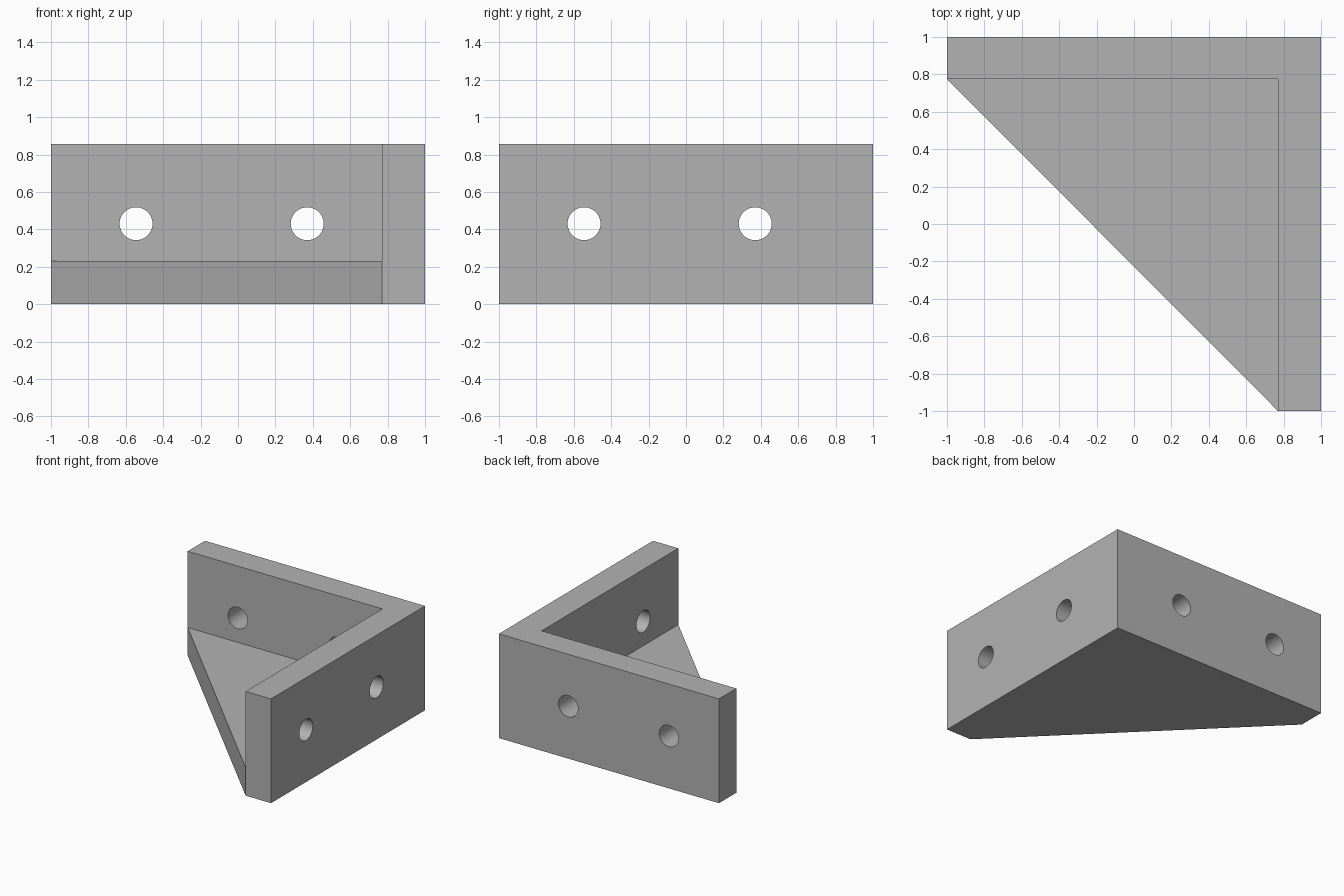
import bpy
import bmesh
import math
from mathutils import Matrix

if "Cube" in bpy.data.objects:
    bpy.data.objects.remove(bpy.data.objects["Cube"], do_unlink=True)

HEIGHT, FLOOR = 0.857, 0.23
INNER_X, INNER_Y = 0.77, 0.775
HOLE_RADIUS, HOLE_Z = 0.088, 0.43

grey = bpy.data.materials.new("plain grey")
grey.use_nodes = True
colour = (0.45, 0.45, 0.45, 1)
grey.diffuse_color = colour
grey.node_tree.nodes["Principled BSDF"].inputs["Base Color"].default_value = colour


def make_object(name, bm):
    bmesh.ops.recalc_face_normals(bm, faces=bm.faces)
    mesh = bpy.data.meshes.new(name)
    bm.to_mesh(mesh)
    bm.free()
    mesh.materials.append(grey)
    obj = bpy.data.objects.new(name, mesh)
    bpy.context.collection.objects.link(obj)
    return obj


# Bracket: two walls meeting at a corner, closed below by a triangular floor
plan = {"left": (-1, INNER_Y), "front": (INNER_X, -1), "inner": (INNER_X, INNER_Y),
        "end": (1, -1), "corner": (1, 1), "back": (-1, 1)}
bm = bmesh.new()
verts = {(key, z): bm.verts.new((*xy, z))
         for key, xy in plan.items() for z in (0, FLOOR, HEIGHT)
         if z == FLOOR and key in ("left", "front", "inner")
         or z == HEIGHT or (z == 0 and key != "inner")}


def face(*corners):
    bm.faces.new([verts[c] for c in corners])


def level(z, *keys):
    face(*[(k, z) for k in keys])


def side(a, b, low, high):
    face((a, low), (b, low), (b, high), (a, high))


level(0, "left", "front", "end", "corner", "back")
level(FLOOR, "left", "front", "inner")
level(HEIGHT, "left", "inner", "front", "end", "corner", "back")
side("left", "front", 0, FLOOR)
side("left", "inner", FLOOR, HEIGHT)
side("inner", "front", FLOOR, HEIGHT)
side("end", "corner", 0, HEIGHT)
side("corner", "back", 0, HEIGHT)
for a, b in (("left", "back"), ("front", "end")):
    face((a, 0), (b, 0), (b, HEIGHT), (a, HEIGHT), (a, FLOOR))
bracket = make_object("corner_bracket", bm)

# Screw holes: two through each wall
bm = bmesh.new()
for along in (-0.545, 0.37):
    for centre, axis in (((along, 0.9, HOLE_Z), "X"), ((0.9, along, HOLE_Z), "Y")):
        bmesh.ops.create_cone(
            bm, cap_ends=True, segments=48, radius1=HOLE_RADIUS, radius2=HOLE_RADIUS,
            depth=0.5,
            matrix=Matrix.Translation(centre) @ Matrix.Rotation(math.pi / 2, 4, axis))
cutter = make_object("screw_hole_cutter", bm)
cutter.hide_render = True
cutter.hide_viewport = True

holes = bracket.modifiers.new("screw holes", "BOOLEAN")
holes.operation = "DIFFERENCE"
holes.solver = "EXACT"
holes.object = cutter

# Apply the cut so the hole walls can be smooth with sharp rims
bpy.context.view_layer.update()
bpy.ops.object.select_all(action="DESELECT")
bracket.select_set(True)
bpy.context.view_layer.objects.active = bracket
bpy.ops.object.modifier_apply(modifier=holes.name)
bpy.data.objects.remove(cutter, do_unlink=True)
bpy.ops.object.shade_smooth_by_angle(angle=math.radians(30))
